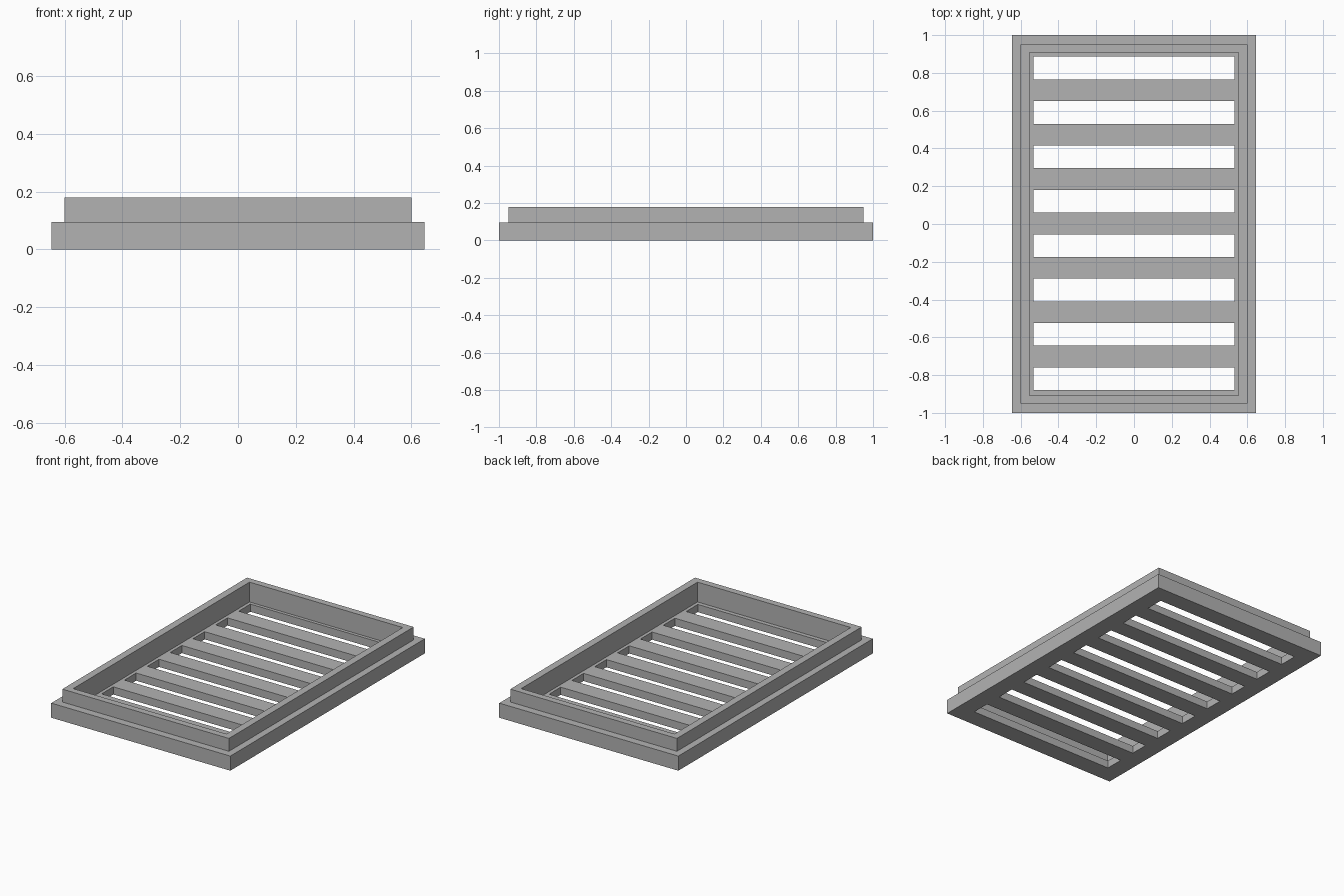
import bpy
import bmesh

if "Cube" in bpy.data.objects:
    bpy.data.objects.remove(bpy.data.objects["Cube"], do_unlink=True)

BASE_TOP, LIP_TOP, FLOOR = 0.095, 0.179, 0.05
SLOTS, PITCH = 8, 0.235

grey = bpy.data.materials.new("plain grey")
colour = (0.45, 0.45, 0.45, 1)
grey.use_nodes = True
grey.diffuse_color = colour
grey.node_tree.nodes["Principled BSDF"].inputs["Base Color"].default_value = colour

bm = bmesh.new()


def ring(hx, hy, z, cy=0.0):
    """Closed rectangular loop of vertices."""
    return [bm.verts.new((sx * hx, cy + sy * hy, z))
            for sx, sy in ((-1, -1), (1, -1), (1, 1), (-1, 1))]


def bridge(a, b):
    """Four quads joining two rectangular loops."""
    for i in range(4):
        j = (i + 1) % 4
        bm.faces.new((a[i], a[j], b[j], b[i]))


def edges_of(loops):
    """Boundary edges of each loop."""
    return [bm.edges.get((r[i], r[(i + 1) % 4])) for r in loops for i in range(4)]


# Stepped rim: base flange, raised lip and inner pocket wall
rim = [ring(0.645, 1.0, 0), ring(0.645, 1.0, BASE_TOP),
       ring(0.6, 0.95, BASE_TOP), ring(0.6, 0.95, LIP_TOP),
       ring(0.552, 0.907, LIP_TOP), ring(0.552, 0.907, FLOOR)]
for lower, upper in zip(rim, rim[1:]):
    bridge(lower, upper)

# Slot walls through the floor, evenly spaced along the length
tops, bottoms = [], []
for k in range(SLOTS):
    y = (k - (SLOTS - 1) / 2) * PITCH + 0.003
    tops.append(ring(0.531, 0.06, FLOOR, y))
    bottoms.append(ring(0.531, 0.06, 0, y))
    bridge(tops[-1], bottoms[-1])

# Slotted floor and underside
for outline, holes in ((rim[-1], tops), (rim[0], bottoms)):
    bmesh.ops.triangle_fill(bm, edges=edges_of([outline] + holes), use_beauty=True)

bmesh.ops.recalc_face_normals(bm, faces=bm.faces)
mesh = bpy.data.meshes.new("slotted_tray")
bm.to_mesh(mesh)
bm.free()
mesh.materials.append(grey)
tray = bpy.data.objects.new("slotted_tray", mesh)
bpy.context.collection.objects.link(tray)
